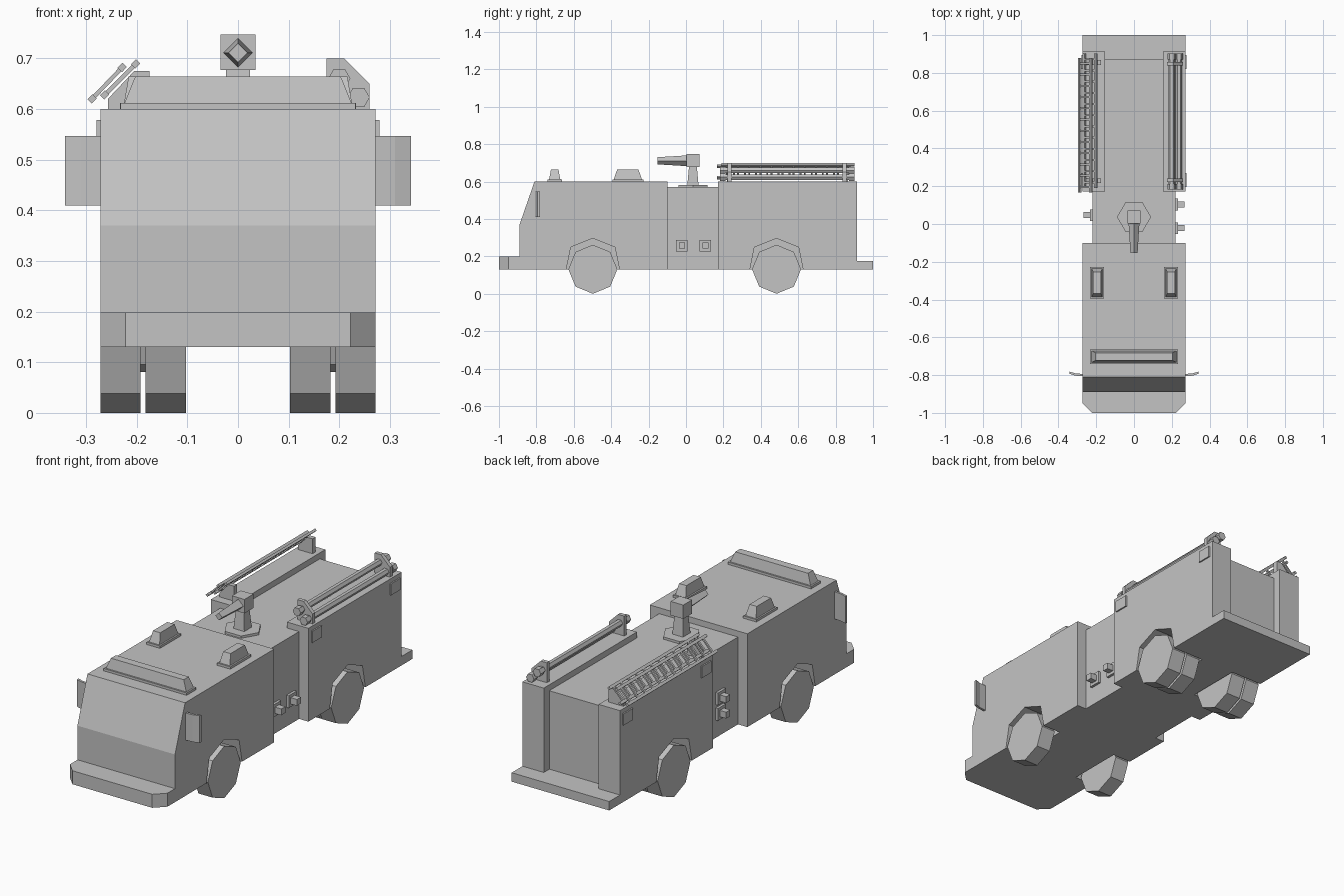
import bpy, bmesh, math

if "Cube" in bpy.data.objects:
    bpy.data.objects.remove(bpy.data.objects["Cube"])

grey = bpy.data.materials.new("light_grey")
grey.diffuse_color = (0.55, 0.55, 0.55, 1)
grey.use_nodes = True
grey.node_tree.nodes["Principled BSDF"].inputs["Base Color"].default_value = grey.diffuse_color

AXES = {'x': lambda u, v, w: (w, u, v),
        'y': lambda u, v, w: (u, w, v),
        'z': lambda u, v, w: (u, v, w)}


def make(name, prisms):
    """One object from prisms: (axis, start profile, start, end[, end profile])."""
    bm = bmesh.new()
    for axis, pts, a, b, *end in prisms:
        f = AXES[axis]
        lo = [bm.verts.new(f(u, v, a)) for u, v in pts]
        hi = [bm.verts.new(f(u, v, b)) for u, v in (end[0] if end else pts)]
        n = len(lo)
        bm.faces.new(lo)
        bm.faces.new(hi)
        for i in range(n):
            j = (i + 1) % n
            bm.faces.new((lo[i], lo[j], hi[j], hi[i]))
    bmesh.ops.recalc_face_normals(bm, faces=bm.faces)
    me = bpy.data.meshes.new(name)
    bm.to_mesh(me)
    bm.free()
    me.materials.append(grey)
    ob = bpy.data.objects.new(name, me)
    bpy.context.collection.objects.link(ob)
    return ob


def rect(u0, u1, v0, v1):
    return [(u0, v0), (u1, v0), (u1, v1), (u0, v1)]


def box(x0, x1, y0, y1, z0, z1):
    return ('z', rect(x0, x1, y0, y1), z0, z1)


def ngon(cu, cv, r, n, turn=0.0):
    return [(cu + r * math.cos(turn + i * math.tau / n),
             cv + r * math.sin(turn + i * math.tau / n)) for i in range(n)]


def cut(ob, cutter):
    mod = ob.modifiers.new("wheel_well", 'BOOLEAN')
    mod.operation, mod.object, mod.solver = 'DIFFERENCE', cutter, 'EXACT'


FRONT, REAR, WHEEL = -0.498, 0.484, 0.131

# cab, pump section, rear body
cab = make("cab", [('x', [(-0.89, 0.13), (-0.10, 0.13), (-0.10, 0.60), (-0.81, 0.60),
                          (-0.89, 0.37)], -0.272, 0.272)])
make("pump_section", [box(-0.22, 0.22, -0.10, 0.175, 0.13, 0.57)])
deck = make("rear_deck", [box(-0.153, 0.153, 0.175, 0.87, 0.13, 0.57)])
lockers = [make(f"{side}_locker", [box(min(s * 0.153, s * 0.272), max(s * 0.153, s * 0.272),
                                       0.172, 0.914, 0.13, 0.60)])
           for side, s in (("left", -1), ("right", 1))]
make("rear_step", [box(-0.272, 0.272, 0.87, 1.0, 0.13, 0.175)])
make("front_bumper", [('z', [(-0.272, -0.89), (-0.272, -0.95), (-0.222, -1.0), (0.222, -1.0),
                             (0.272, -0.95), (0.272, -0.89)], 0.13, 0.198)])

# wheel wells
for name, y, depth, targets in (("front", FRONT, 0.17, [cab]),
                                ("rear", REAR, 0.095, lockers + [deck])):
    arch = [(y - 0.142, 0.05), (y - 0.142, 0.13), (y - 0.118, 0.249), (y, 0.296),
            (y + 0.118, 0.249), (y + 0.142, 0.13), (y + 0.142, 0.05)]
    cutter = make(name + "_well_cutter", [('x', arch, depth, 0.35), ('x', arch, -0.35, -depth)])
    cutter.hide_render = True
    cutter.hide_viewport = True
    for ob in targets:
        cut(ob, cutter)

# wheels: single in front, double behind
for side, s in (("left", -1), ("right", 1)):
    outer = (s * 0.193, s * 0.272)
    inner = (s * 0.103, s * 0.183)
    make(f"{side}_front_wheel", [('x', ngon(FRONT, WHEEL, WHEEL, 8), *outer)])
    rear = ngon(REAR, WHEEL, WHEEL, 8)
    make(f"{side}_rear_wheels", [('x', rear, *outer), ('x', rear, *inner),
                                 ('x', ngon(REAR, WHEEL, 0.05, 8), s * 0.15, s * 0.23)])

# mirrors and side marker lamps
for side, s in (("left", -1), ("right", 1)):
    make(f"{side}_mirror", [('z', [(s * 0.268, -0.806), (s * 0.31, -0.803), (s * 0.342, -0.793),
                                   (s * 0.342, -0.781), (s * 0.31, -0.791), (s * 0.268, -0.794)],
                             0.41, 0.547)])
    make(f"{side}_marker_lamps", [('x', rect(y, y + 0.075, 0.52, 0.578), s * 0.27, s * 0.279)
                                  for y in (0.195, 0.82)])


# roof lights: low base with a tapered top
def roof_light(name, cx, cy, hx, hy, tx, ty):
    make(name, [box(cx - hx, cx + hx, cy - hy, cy + hy, 0.60, 0.612),
                ('z', rect(cx - hx + .008, cx + hx - .008, cy - hy + .008, cy + hy - .008),
                 0.612, 0.664, rect(cx - tx, cx + tx, cy - ty, cy + ty))])


roof_light("light_bar", 0, -0.702, 0.232, 0.038, 0.203, 0.02)
roof_light("left_roof_light", -0.196, -0.311, 0.037, 0.083, 0.02, 0.057)
roof_light("right_roof_light", 0.196, -0.311, 0.037, 0.083, 0.02, 0.057)

# water cannon
make("cannon_base", [('z', ngon(0, 0.037, 0.09, 6), 0.565, 0.582)])
make("cannon_post", [('z', rect(-0.03, 0.03, 0.007, 0.067), 0.58, 0.68,
                      rect(-0.023, 0.023, 0.016, 0.058))])
make("cannon_head", [box(-0.035, 0.035, 0.002, 0.072, 0.677, 0.747)])
make("cannon_nozzle", [('y', ngon(0, 0.711, 0.019, 4), -0.153, 0.01, ngon(0, 0.711, 0.029, 4))])


# pump valves: plate and stub
def valve(name, s, y, z):
    make(name, [('x', rect(y - 0.031, y + 0.031, z - 0.031, z + 0.031), s * 0.215, s * 0.233),
                ('x', rect(y - 0.016, y + 0.016, z - 0.016, z + 0.016), s * 0.23, s * 0.268)])


valve("right_valve_front", 1, -0.022, 0.257)
valve("right_valve_rear", 1, 0.103, 0.257)
valve("left_valve_low", -1, 0.047, 0.25)
valve("left_valve_high", -1, 0.047, 0.328)


# ladders on the left: tilted rails and rungs
def ladder(name, p, q, y0, y1):
    length = math.dist(p, q)
    du, dv = (q[0] - p[0]) / length, (q[1] - p[1]) / length

    def bar(a, b, t):
        return [(p[0] + du * k - dv * h, p[1] + dv * k + du * h)
                for k, h in ((a, -t), (b, -t), (b, t), (a, t))]

    parts = [('y', bar(0, 0.014, 0.006), y0, y1),
             ('y', bar(length - 0.014, length, 0.006), y0, y1)]
    step = (y1 - y0) / 12
    for i in range(12):
        y = y0 + step * (i + 0.5)
        parts.append(('y', bar(0.01, length - 0.01, 0.004), y - 0.005, y + 0.005))
    make(name, parts)


ladder("outer_ladder", (-0.293, 0.615), (-0.224, 0.687), 0.167, 0.88)
ladder("inner_ladder", (-0.268, 0.623), (-0.197, 0.694), 0.19, 0.902)
support = [(-0.257, 0.598), (-0.257, 0.62), (-0.205, 0.675), (-0.175, 0.675), (-0.175, 0.598)]
make("ladder_supports", [('y', support, y - 0.012, y + 0.012) for y in (0.23, 0.855)])

# suction hoses on the right
holder = [(0.175, 0.598), (0.175, 0.70), (0.21, 0.70), (0.26, 0.65), (0.26, 0.598)]
make("hose_holders", [('y', holder, y - 0.01, y + 0.01) for y in (0.232, 0.848)])
for name, x, z in (("upper_hose", 0.2, 0.66), ("lower_hose", 0.238, 0.623)):
    make(name, [('y', ngon(x, z, 0.017, 6), 0.19, 0.90),
                ('y', ngon(x, z, 0.022, 6), 0.182, 0.212),
                ('y', ngon(x, z, 0.022, 6), 0.872, 0.902)])
